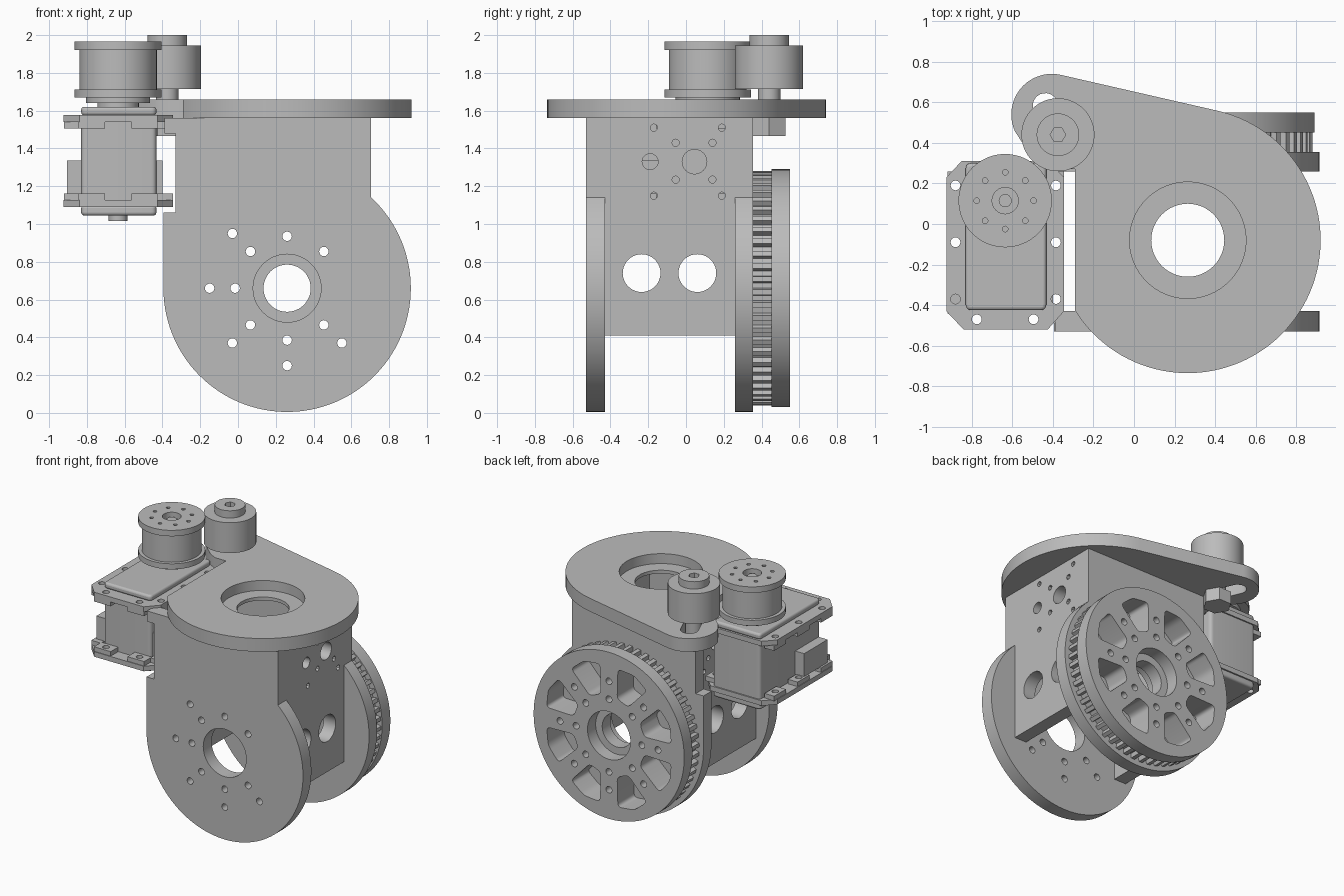
import bpy, bmesh
from math import sin, cos, radians, pi, tau, hypot
from mathutils import Vector

if "Cube" in bpy.data.objects:
    bpy.data.objects.remove(bpy.data.objects["Cube"])

GRAY = (0.5, 0.5, 0.5, 1)
mat = bpy.data.materials.new("plain gray")
mat.use_nodes = True
mat.diffuse_color = GRAY
mat.node_tree.nodes["Principled BSDF"].inputs["Base Color"].default_value = GRAY


# ---- outline helpers: each returns a list of 2D points ----
def arc(c, r, a0, a1, n=32):
    return [(c[0] + r * cos(radians(a0 + (a1 - a0) * i / n)),
             c[1] + r * sin(radians(a0 + (a1 - a0) * i / n))) for i in range(n + 1)]


def circle(x, y, r, n=24):
    return arc((x, y), r, 0, 360, n)[:-1]


def polar(c, r, deg):
    return c[0] + r * cos(radians(deg)), c[1] + r * sin(radians(deg))


def rect(x0, x1, y0, y1):
    return [(x0, y0), (x1, y0), (x1, y1), (x0, y1)]


def rounded(pts, r, n=5):
    out = []
    for i, p in enumerate(pts):
        p = Vector(p)
        a = p + (Vector(pts[i - 1]) - p).normalized() * r
        b = p + (Vector(pts[(i + 1) % len(pts)]) - p).normalized() * r
        for k in range(n + 1):
            t = k / n
            out.append(tuple(a * (1 - t) ** 2 + p * 2 * t * (1 - t) + b * t * t))
    return out


def prism(name, outline, lo, hi, axis="Z", holes=(), bevel=0):
    """Solid slab from an outline with holes, running lo..hi along an axis."""
    cu = bpy.data.curves.new(name, "CURVE")
    cu.dimensions, cu.fill_mode, cu.extrude = "2D", "BOTH", (hi - lo) / 2
    for loop in [outline, *holes]:
        sp = cu.splines.new("POLY")
        sp.points.add(len(loop) - 1)
        for pt, (u, v) in zip(sp.points, loop):
            pt.co = (u, v, 0, 1)
        sp.use_cyclic_u = True
    tmp = bpy.data.objects.new(name + "_outline", cu)
    bpy.context.collection.objects.link(tmp)
    dg = bpy.context.evaluated_depsgraph_get()
    me = bpy.data.meshes.new_from_object(tmp.evaluated_get(dg))
    bpy.data.objects.remove(tmp)
    bm = bmesh.new()
    bm.from_mesh(me)
    mid = (lo + hi) / 2
    for v in bm.verts:
        u, w, d = v.co.x, v.co.y, v.co.z + mid
        v.co = {"Z": (u, w, d), "Y": (u, d, w), "X": (d, u, w)}[axis]
    bmesh.ops.remove_doubles(bm, verts=bm.verts, dist=1e-5)
    bmesh.ops.dissolve_limit(bm, angle_limit=0.001, verts=bm.verts, edges=bm.edges)
    bmesh.ops.recalc_face_normals(bm, faces=bm.faces)
    bm.to_mesh(me)
    bm.free()
    me.name = name
    me.materials.clear()
    me.materials.append(mat)
    ob = bpy.data.objects.new(name, me)
    bpy.context.collection.objects.link(ob)
    bpy.ops.object.select_all(action="DESELECT")
    ob.select_set(True)
    bpy.context.view_layer.objects.active = ob
    bpy.ops.object.shade_smooth_by_angle(angle=radians(30))
    if bevel:
        m = ob.modifiers.new("soft_edges", "BEVEL")
        m.width, m.segments, m.limit_method = bevel, 3, "ANGLE"
    return ob


# ---- side plates: round bottom, straight neck, notch beside the motor ----
HUB = (0.26, 0.66)
side = [(0.705, 1.56)] + arc(HUB, 0.655, 47.2, -180, 72) + [
    (-0.395, 1.06), (-0.33, 1.06), (-0.33, 1.48), (-0.39, 1.48), (-0.39, 1.56)]
bolts = [polar(HUB, 0.275, a) for a in range(45, 316, 45)]
bolts += [polar(HUB, 0.41, a) for a in (135, 180, 225, 270, 315)]
side_holes = [circle(*HUB, 0.18, 48)] + [circle(*b, 0.025, 16) for b in bolts]
prism("front_plate", side, -0.53, -0.43, "Y", side_holes)
prism("back_plate", side, 0.26, 0.355, "Y", side_holes)

# ---- webs joining the side plates ----
web_holes = [circle(y, 0.74, 0.1, 40) for y in (-0.235, 0.06)]
web_holes += [circle(0.045, 1.33, 0.065), circle(-0.19, 1.33, 0.042)]
web_holes += [circle(y, z, 0.019, 12) for y in (-0.17, 0.19) for z in (1.15, 1.51)]
web_holes += [circle(y, z, 0.019, 12) for y in (-0.055, 0.14) for z in (1.235, 1.43)]
for name, x in (("left_web", 0.605), ("right_web", -0.285)):
    prism(name, rect(-0.43, 0.26, 0.41, 1.56), x, x + 0.1, "X", web_holes)

# ---- top plate with a stepped centre hole and an arm for the idler ----
TOP = (0.265, -0.08)
IDLER = (-0.375, 0.44)
top = arc(TOP, 0.655, 212, 436.5, 72) + arc((-0.405, 0.54), 0.2, 76.5, 205, 20) + [
    (-0.55, 0.4), (-0.44, 0.3), (-0.38, 0.27), (-0.29, 0.27)]
slot = arc((-0.437, 0.583), 0.062, 24, 204, 12) + arc(IDLER, 0.062, 204, 384, 12)
prism("top_plate_floor", top, 1.56, 1.585, "Z", [circle(*TOP, 0.18, 48), slot])
prism("top_plate", top, 1.585, 1.66, "Z", [circle(*TOP, 0.287, 64), slot])

# ---- toothed wheel behind the back plate ----
TEETH = 56
gear = []
for i in range(TEETH):
    for f, r in ((0.0, 0.588), (0.4, 0.588), (0.5, 0.62), (0.9, 0.62)):
        gear.append(polar(HUB, r, 360 * (i + f) / TEETH))
wheel_holes = []
for i in range(8):
    a = 22.5 + 45 * i
    c, s = cos(radians(a)), sin(radians(a))
    wedge = rounded([(0.3, -0.05), (0.51, -0.13), (0.55, 0), (0.51, 0.13), (0.3, 0.05)], 0.032)
    wheel_holes.append([(HUB[0] + u * c - v * s, HUB[1] + u * s + v * c) for u, v in wedge])
    wheel_holes += [circle(*polar(HUB, r, 45 * i), 0.025, 16) for r in (0.275, 0.41)]
prism("wheel_teeth", gear, 0.355, 0.452, "Y", wheel_holes + [circle(*HUB, 0.125, 48)])
prism("wheel_flange", circle(*HUB, 0.63, 96), 0.452, 0.55, "Y",
      wheel_holes + [circle(*HUB, 0.18, 48)])

# ---- idler roller on the arm ----
hexagon = circle(*IDLER, 0.038, 6)
prism("idler_nut", circle(*IDLER, 0.1, 6), 1.465, 1.56)
prism("idler_shaft", circle(*IDLER, 0.06), 1.5, 1.72)
prism("idler_roller", circle(*IDLER, 0.18, 64), 1.715, 1.945)
prism("idler_cap", circle(*IDLER, 0.105, 40), 1.945, 2.0, "Z", [hexagon])

# ---- spool on the motor shaft ----
SP = (-0.635, 0.115)
prism("spool_collar", circle(*SP, 0.17, 48), 1.64, 1.67)
prism("spool_shaft", circle(*SP, 0.11, 32), 1.6, 1.64)
prism("spool_low_flange", circle(*SP, 0.23, 64), 1.67, 1.712)
prism("spool_drum", circle(*SP, 0.205, 64), 1.712, 1.92)
prism("spool_top_flange", circle(*SP, 0.23, 64), 1.92, 1.965, "Z",
      [circle(*SP, 0.065)] + [circle(*polar(SP, 0.14, 45 * i), 0.014, 12) for i in range(8)])
prism("spool_screw", circle(*SP, 0.032, 16), 1.92, 1.945)

# ---- motor: body, end caps and two drilled mounting flanges ----
body = rounded(rect(-0.83, -0.432, -0.425, 0.3), 0.03)
prism("motor_body", body, 1.15, 1.52)
prism("motor_top_cap", body, 1.575, 1.62, bevel=0.015)
prism("motor_bottom_cap", body, 1.045, 1.1, bevel=0.015)
prism("motor_bottom_boss", circle(*SP, 0.05), 1.015, 1.05)
prism("motor_plug_box", rect(-0.905, -0.82, -0.4, -0.12), 1.16, 1.335)
prism("motor_side_rib", rect(-0.44, -0.4, -0.4, -0.12), 1.16, 1.335)
flange = [(-0.925, -0.43), (-0.84, -0.52), (-0.425, -0.52), (-0.345, -0.43),
          (-0.345, 0.23), (-0.42, 0.31), (-0.85, 0.31), (-0.925, 0.23)]
lugs = [(x, y) for x in (-0.88, -0.385) for y in (-0.37, -0.09, 0.19)]
lugs += [(x, -0.47) for x in (-0.775, -0.495)]
flange_holes = [circle(x, y, 0.024, 16) for x, y in lugs]
for name, z, clip_z in (("top", 1.54, 1.505), ("bottom", 1.09, 1.125)):
    prism(f"motor_{name}_flange", flange, z, z + 0.038, "Z", flange_holes)
    prism(f"motor_{name}_rim", body, min(z, clip_z), max(z, clip_z) + 0.038)
    # nut clips around every flange hole
    for i, (x, y) in enumerate(lugs):
        w, d = (0.07, 0.045) if i > 5 else (0.04, 0.07)
        prism(f"motor_{name}_clip", rect(x - w, x + w, y - d, y + d), clip_z,
              clip_z + 0.037, "Z", [flange_holes[i]])
